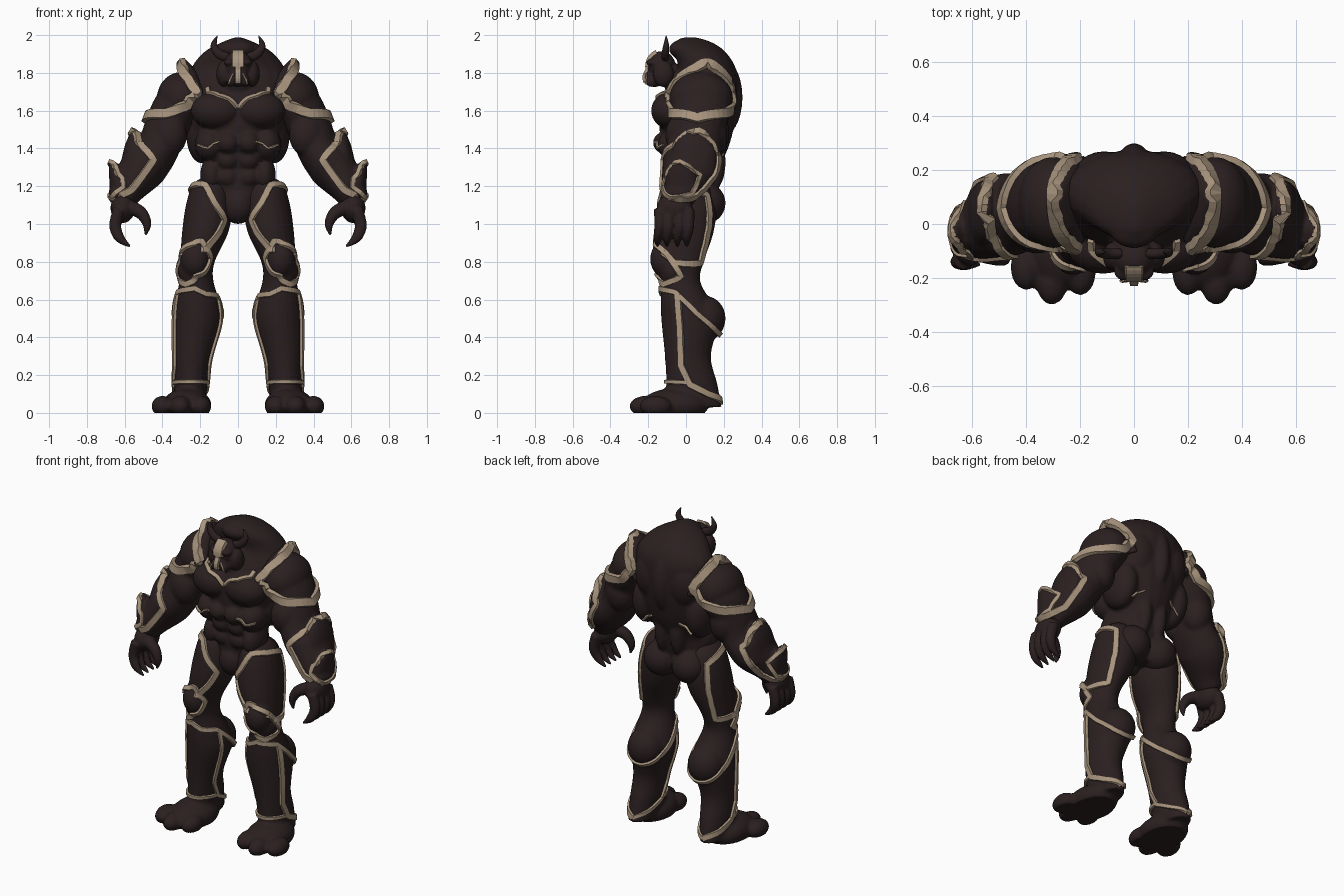
import bpy, bmesh, math
from mathutils import Vector, Matrix
from mathutils.bvhtree import BVHTree

if "Cube" in bpy.data.objects:
    bpy.data.objects.remove(bpy.data.objects["Cube"])

def make_material(name, colour):
    mat = bpy.data.materials.new(name)
    mat.use_nodes = True
    mat.diffuse_color = (*colour, 1)
    mat.node_tree.nodes["Principled BSDF"].inputs["Base Color"].default_value = (*colour, 1)
    return mat

HIDE = make_material("dark_brown_hide", (.024, .014, .0145))
BONE = make_material("tan_bone", (.39, .295, .205))

def add_object(name, bm, material):
    mesh = bpy.data.meshes.new(name)
    bmesh.ops.recalc_face_normals(bm, faces=bm.faces)
    bm.to_mesh(mesh)
    bm.free()
    mesh.materials.append(material)
    obj = bpy.data.objects.new(name, mesh)
    bpy.context.collection.objects.link(obj)
    return obj

def smooth_path(points, steps=5):
    """Catmull-Rom resampling of tuples of any length."""
    out = []
    for i in range(len(points) - 1):
        a, b, c, d = (points[min(max(i + k, 0), len(points) - 1)] for k in (-1, 0, 1, 2))
        for t in (s / steps for s in range(steps)):
            out.append([q + t / 2 * (r - p + t * (2*p - 5*q + 4*r - w + t * (3*(q - r) + w - p)))
                        for p, q, r, w in zip(a, b, c, d)])
    return out + [list(points[-1])]

def loft(bm, *rings, sides=20, level=False):
    """Tube through rings given as x, y, z, radius across, radius along y."""
    rings = smooth_path(rings)
    loops = []
    for i, (x, y, z, ra, rb) in enumerate(rings):
        before, after = rings[max(i - 1, 0)], rings[min(i + 1, len(rings) - 1)]
        tangent = Vector((0, 0, 1)) if level else (Vector(after[:3]) - Vector(before[:3])).normalized()
        u = Vector((0, 1, 0)).cross(tangent).normalized()
        v = tangent.cross(u)
        angles = [math.tau * k / sides for k in range(sides)]
        loops.append([bm.verts.new(Vector((x, y, z)) + u * ra * math.cos(t) + v * rb * math.sin(t))
                      for t in angles])
    for low, high in zip(loops, loops[1:]):
        for k in range(sides):
            bm.faces.new((low[k], low[k - 1], high[k - 1], high[k]))
    bm.faces.new(loops[0])
    bm.faces.new(loops[-1][::-1])

def blob(bm, at, size, both=False):
    """Ellipsoid muscle, optionally on both sides."""
    for side in ((1, -1) if both else (1,)):
        place = Matrix.Translation((at[0] * side, at[1], at[2])) @ Matrix.Diagonal((*size, 1))
        bmesh.ops.create_uvsphere(bm, u_segments=24, v_segments=14, radius=1, matrix=place)

def fuse(name, bm, voxel=.011, relax=3):
    """Merge the masses into one smooth skin standing on the ground."""
    obj = add_object(name, bm, HIDE)
    remesh = obj.modifiers.new("fuse", "REMESH")
    remesh.mode, remesh.voxel_size = "VOXEL", voxel
    soften = obj.modifiers.new("soften", "SMOOTH")
    soften.factor, soften.iterations = .5, relax
    graph = bpy.context.evaluated_depsgraph_get()
    obj.data = bpy.data.meshes.new_from_object(obj.evaluated_get(graph))
    obj.modifiers.clear()
    obj.data.materials.clear()
    obj.data.materials.append(HIDE)
    for v in obj.data.vertices:
        v.co.z = max(v.co.z, 0)
    for p in obj.data.polygons:
        p.use_smooth, p.material_index = True, 0
    return obj

def mirror(obj):
    """Copy a left part to the right side."""
    twin = obj.copy()
    twin.data = obj.data.copy()
    twin.name = obj.name.replace("left", "right")
    twin.data.transform(Matrix.Scale(-1, 4, (1, 0, 0)))
    twin.data.flip_normals()
    bpy.context.collection.objects.link(twin)

def trim(name, body, points, width=.02, height=.012, closed=False, both=True):
    """Raised bevelled band that follows the surface of a body part."""
    tree = BVHTree.FromPolygons([v.co for v in body.data.vertices],
                                [p.vertices[:] for p in body.data.polygons])
    points = [Vector(p) for p in points]
    ends = points[1:] + points[:1] if closed else points[1:]
    track = [a.lerp(b, s / 7) for a, b in zip(points, ends) for s in range(7)]
    hits = [tree.find_nearest(p)[:2] for p in track + ([] if closed else points[-1:])]
    count = len(hits)
    bm = bmesh.new()
    sections = []
    for i, (spot, normal) in enumerate(hits):
        after = hits[(i + 1) % count if closed else min(i + 1, count - 1)][0]
        before = hits[i - 1 if closed else max(i - 1, 0)][0]
        across = (after - before).cross(normal).normalized() * width
        sections.append([bm.verts.new(spot + across * w + normal * h) for w, h in
                         ((-1, -.01), (-.8, height), (.8, height), (1, -.01))])
    for a, b in zip(sections, sections[1:] + (sections[:1] if closed else [])):
        for k in range(4):
            bm.faces.new((a[k - 1], a[k], b[k], b[k - 1]))
    if not closed:
        bm.faces.new(sections[0])
        bm.faces.new(sections[-1][::-1])
    obj = add_object(name, bm, BONE)
    if both:
        mirror(obj)

# Torso: hunched trunk with separate muscle masses
bm = bmesh.new()
loft(bm, (0, .02, 1.03, .14, .1), (0, .03, 1.2, .18, .13), (0, .04, 1.3, .17, .14),
     (0, .05, 1.42, .22, .18), (0, .06, 1.55, .26, .2), (0, .085, 1.7, .27, .19),
     (0, .11, 1.82, .25, .155), (0, .075, 1.91, .18, .135), (0, .04, 1.96, .09, .1),
     (0, .02, 1.987, .02, .04), level=True)
blob(bm, at=(0, -.02, 1.925), size=(.09, .07, .05))                  # hump overhang
blob(bm, at=(0, .2, 1.67), size=(.07, .1, .2))                       # spine ridge
blob(bm, at=(.115, -.08, 1.6), size=(.135, .105, .1), both=True)     # chest
blob(bm, at=(.19, .1, 1.48), size=(.085, .13, .16), both=True)       # lats
blob(bm, at=(.11, .17, 1.68), size=(.12, .1, .16), both=True)        # upper back
blob(bm, at=(.055, .15, 1.33), size=(.05, .06, .15), both=True)      # lower back
blob(bm, at=(.14, -.02, 1.26), size=(.06, .1, .1), both=True)        # obliques
blob(bm, at=(.15, -.05, 1.42), size=(.08, .1, .09), both=True)       # ribs
blob(bm, at=(.1, .1, 1.11), size=(.11, .11, .11), both=True)         # buttocks
for row, depth in enumerate((-.12, -.08, -.065)):
    blob(bm, at=(.055, depth, 1.43 - row * .09), size=(.06, .055, .055), both=True)
blob(bm, at=(0, -.04, 1.1), size=(.09, .085, .1))                    # groin
blob(bm, at=(0, -.04, 1.75), size=(.1, .08, .08))                    # neck
torso = fuse("torso", bm, relax=2)
trim("left_collar_trim", torso, [(.18, -.1, 1.74), (.1, -.15, 1.685), (.04, -.16, 1.675),
                                 (0, -.15, 1.62)], width=.014)
trim("left_rib_trim", torso, [(.11, -.18, 1.44), (.16, -.16, 1.4), (.21, -.12, 1.42)], width=.006)
trim("left_back_rib_trim", torso, [(.1, .22, 1.42), (.18, .18, 1.37)], width=.006)

# Head: skull, jaw, cheeks and horns
bm = bmesh.new()
blob(bm, at=(0, -.13, 1.835), size=(.08, .075, .08))
blob(bm, at=(0, -.165, 1.775), size=(.055, .055, .05))
blob(bm, at=(.035, -.175, 1.855), size=(.04, .035, .02), both=True)
blob(bm, at=(.075, -.12, 1.795), size=(.04, .055, .07), both=True)
blob(bm, at=(.04, -.18, 1.755), size=(.02, .035, .03), both=True)
blob(bm, at=(0, -.07, 1.79), size=(.07, .08, .06))
head = fuse("head", bm, voxel=.007, relax=2)
trim("forehead_plate", head, [(0, -.16, 1.92), (0, -.22, 1.83)], width=.036, both=False)
trim("nose_plate", head, [(0, -.22, 1.85), (0, -.23, 1.74)], width=.018, both=False)
trim("left_jaw_trim", head, [(.03, -.22, 1.8), (.05, -.21, 1.74)], width=.005, height=.006)
bm = bmesh.new()
loft(bm, (.05, -.11, 1.88, .025, .02), (.1, -.11, 1.9, .025, .02),
     (.128, -.105, 1.945, .018, .016), (.109, -.105, 1.998, .003, .003), sides=12)
mirror(fuse("left_horn", bm, voxel=.004, relax=1))

# Arm: shoulder plate with a peaked rim, upper arm and spiked gauntlet
bm = bmesh.new()
loft(bm, (.23, .08, 1.71, .1, .15), (.32, .08, 1.62, .125, .16), (.385, .06, 1.5, .115, .14),
     (.43, .04, 1.38, .11, .15), (.5, .025, 1.3, .125, .155), (.57, -.02, 1.2, .095, .115),
     (.61, -.04, 1.12, .065, .08))
blob(bm, at=(.3, .08, 1.665), size=(.13, .17, .14))
loft(bm, (.2, .08, 1.66, .05, .18), (.25, .1, 1.77, .05, .13), (.285, .11, 1.855, .02, .035))
blob(bm, at=(.36, -.03, 1.47), size=(.09, .08, .11))
blob(bm, at=(.37, .13, 1.47), size=(.09, .09, .12))
loft(bm, (.56, .03, 1.27, .07, .13), (.55, .05, 1.41, .05, .11), (.545, .07, 1.5, .015, .03))
loft(bm, (.62, -.02, 1.18, .06, .1), (.65, -.03, 1.28, .035, .07), (.672, -.03, 1.34, .01, .02))
blob(bm, at=(.635, -.03, 1.165), size=(.05, .09, .05))
arm = fuse("left_arm", bm)
mirror(arm)
trim("left_shoulder_trim", arm,
     [(.3, .11, 1.86), (.27, -.01, 1.77), (.22, -.1, 1.7), (.26, -.11, 1.62), (.38, -.1, 1.59),
      (.5, .06, 1.565), (.4, .22, 1.59), (.28, .25, 1.62), (.22, .25, 1.7), (.27, .19, 1.79)],
     width=.03, height=.02, closed=True)
trim("left_gauntlet_trim", arm,
     [(.56, .07, 1.49), (.51, -.1, 1.42), (.44, -.15, 1.34), (.5, -.16, 1.25), (.56, -.14, 1.18),
      (.68, -.04, 1.13), (.61, .1, 1.17), (.57, .18, 1.28), (.53, .2, 1.38)],
     width=.022, closed=True)
trim("left_wrist_plate_trim", arm,
     [(.68, -.03, 1.33), (.63, -.12, 1.3), (.61, -.14, 1.2), (.67, -.08, 1.14),
      (.67, .03, 1.16), (.64, .08, 1.26)], width=.015, height=.009, closed=True)

# Hand: palm with four curled fingers and a thumb
bm = bmesh.new()
blob(bm, at=(.61, -.06, 1.085), size=(.065, .095, .08))
for y in (-.14, -.09, -.035, .015):
    loft(bm, (.63, y, 1.08, .032, .03), (.65, y, .99, .032, .028),
         (.625, y - .01, .925, .026, .022), (.57, y - .01, .88, .006, .006), sides=12)
loft(bm, (.58, -.1, 1.09, .04, .04), (.515, -.12, 1.06, .034, .034),
     (.482, -.13, 1, .024, .024), (.49, -.13, .94, .006, .006), sides=12)
mirror(fuse("left_hand", bm, voxel=.007, relax=2))

# Leg: thigh, knee guard, calf and three-toed foot
bm = bmesh.new()
loft(bm, (.155, .0, 1.24, .05, .08), (.15, .005, 1.19, .1, .125), (.155, .005, 1.08, .125, .155),
     (.175, -.01, .95, .122, .155), (.215, -.03, .8, .092, .125), (.22, -.03, .7, .09, .105),
     (.215, 0, .58, .12, .135), (.215, .02, .48, .13, .15), (.24, .01, .3, .1, .122),
     (.25, .03, .16, .09, .135), (.255, .04, .03, .08, .15), level=True)
blob(bm, at=(.225, -.1, .815), size=(.08, .09, .105))
blob(bm, at=(.228, -.055, .755), size=(.092, .09, .1))
blob(bm, at=(.215, .1, .5), size=(.11, .11, .12))
blob(bm, at=(.27, -.06, .04), size=(.13, .18, .09))
for x, y in ((.2, -.18), (.305, -.215), (.4, -.16)):
    blob(bm, at=(x, y, .035), size=(.058, .085, .055))
leg = fuse("left_leg", bm)
mirror(leg)
trim("left_thigh_trim", leg,
     [(.18, -.14, 1.225), (.12, -.17, 1.12), (.05, -.13, 1.02), (.08, -.15, .96), (.14, -.17, .89),
      (.31, -.06, .79), (.28, .1, .79), (.28, .16, 1), (.25, .13, 1.16), (.23, -.04, 1.2)], closed=True)
trim("left_knee_trim", leg,
     [(.19, -.18, .91), (.26, -.18, .91), (.31, -.1, .84), (.33, -.02, .72), (.28, -.12, .68),
      (.22, -.17, .705), (.17, -.15, .74), (.14, -.13, .82)], width=.018, closed=True)
trim("left_shin_top_trim", leg,
     [(.11, -.06, .62), (.17, -.13, .63), (.23, -.15, .66), (.33, -.06, .64), (.36, .06, .53),
      (.3, .2, .4), (.2, .22, .38), (.1, .16, .43), (.08, .03, .54)], width=.016, closed=True)
heel = [(.25, .21, .06)]
trim("left_outer_shin_trim", leg, [(.34, -.05, .63), (.36, -.04, .45), (.35, -.03, .25),
                                   (.35, .02, .15), (.33, .12, .1)] + heel)
trim("left_inner_shin_trim", leg, [(.09, -.05, .62), (.08, -.04, .48), (.14, -.03, .25),
                                   (.15, .02, .15), (.17, .12, .1)] + heel, width=.014)
trim("left_ankle_trim", leg, [(.35, .02, .16), (.31, -.08, .165), (.25, -.12, .165),
                              (.19, -.08, .165), (.15, .02, .16)], width=.012)
